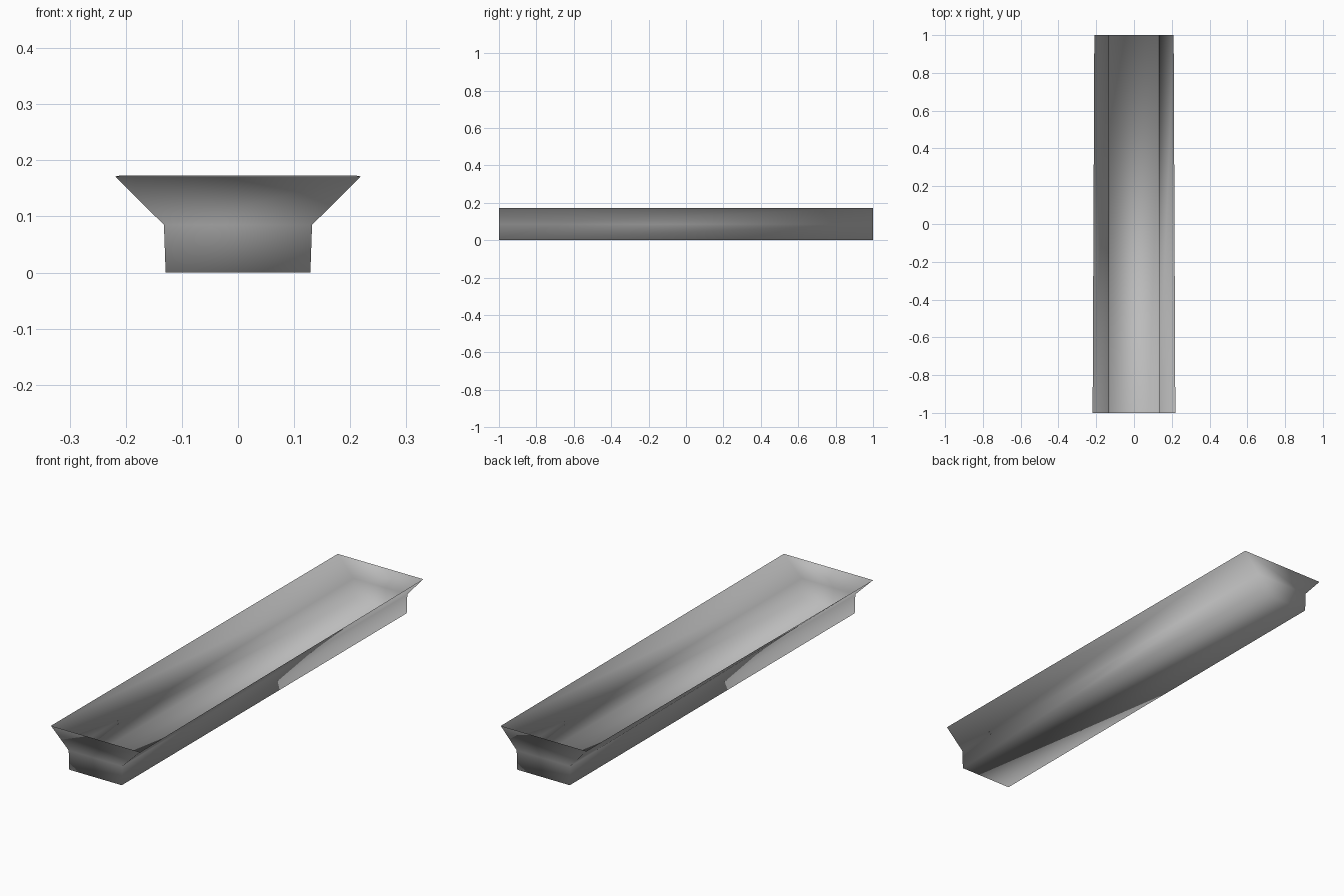
import bpy
import bmesh

cube = bpy.data.objects.get("Cube")
if cube:
    bpy.data.objects.remove(cube, do_unlink=True)

# Single grey finish
grey = bpy.data.materials.new("plain_grey")
grey.use_nodes = True
colour = (0.5, 0.5, 0.5, 1)
grey.diffuse_color = colour
grey.node_tree.nodes["Principled BSDF"].inputs["Base Color"].default_value = colour


def half_profile(rim_x, rim_z):
    """Base corner, bend and flared rim of one side."""
    return [(0.129, 0), (0.132, 0.085), (rim_x, rim_z)]


# The flare narrows very slightly towards the back
stations = [(-1, half_profile(0.219, 0.171)), (1, half_profile(0.21, 0.173))]

bm = bmesh.new()
rings = []
for y, half in stations:
    left = [bm.verts.new((x, y, z)) for x, z in half]
    right = [bm.verts.new((-x, y, z)) for x, z in half]
    rings.append((left, right))

# Floor, walls and flared rims, open at the top
(front_l, front_r), (back_l, back_r) = rings
front = front_r[::-1] + front_l
back = back_r[::-1] + back_l
for i in range(len(front) - 1):
    bm.faces.new((front[i], front[i + 1], back[i + 1], back[i]))

# End caps, one quad below the bend and one above it
for left, right in rings:
    for i in range(2):
        bm.faces.new((right[i], left[i], left[i + 1], right[i + 1]))

bmesh.ops.recalc_face_normals(bm, faces=bm.faces)
floor = min(bm.faces, key=lambda f: f.calc_center_median().z)
if floor.normal.z > 0:
    bmesh.ops.reverse_faces(bm, faces=bm.faces)

# Softly shaded throughout
for face in bm.faces:
    face.smooth = True

mesh = bpy.data.meshes.new("trough")
bm.to_mesh(mesh)
bm.free()
mesh.materials.append(grey)
trough = bpy.data.objects.new("trough", mesh)
bpy.context.collection.objects.link(trough)
